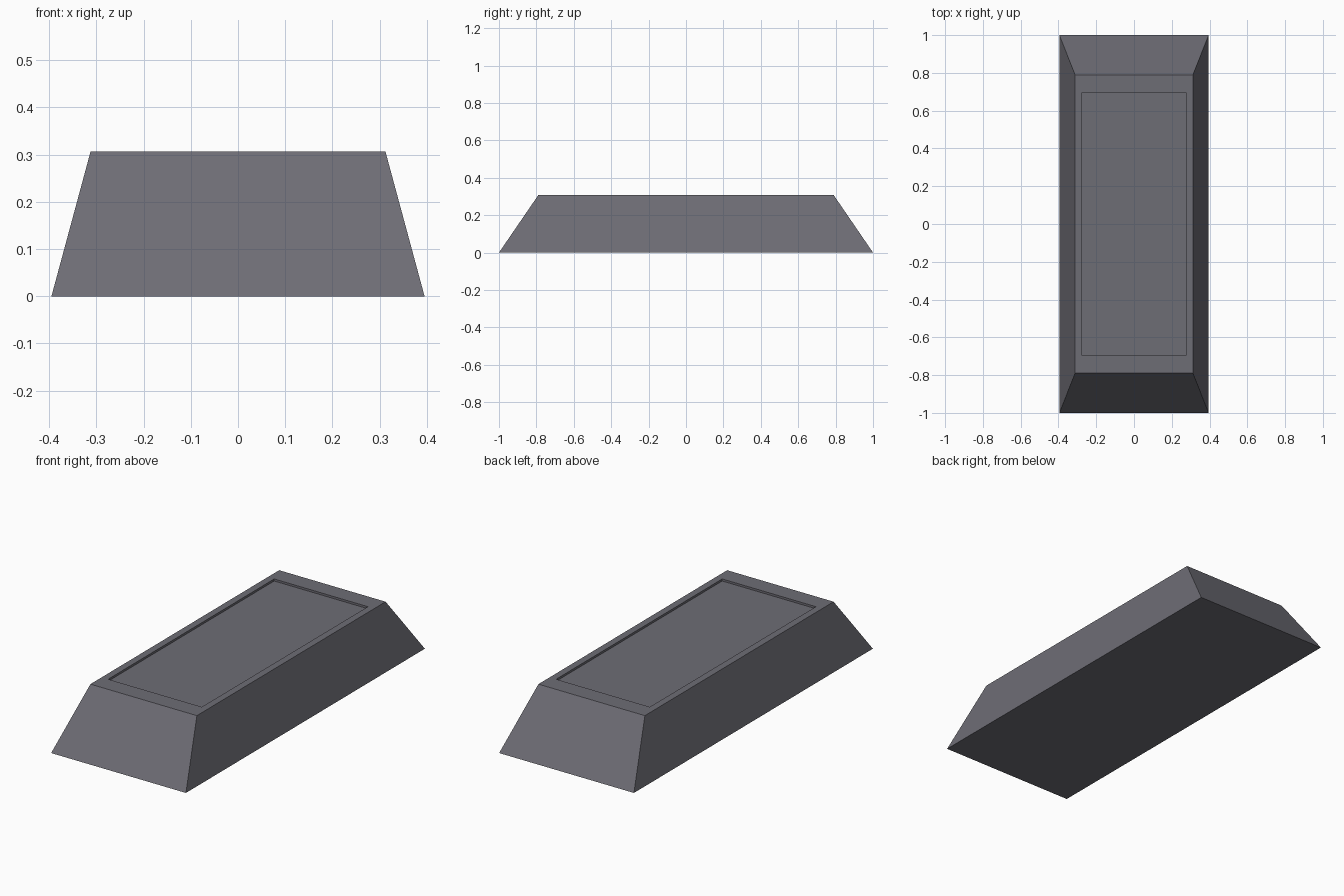
import bpy, bmesh

if "Cube" in bpy.data.objects:
    bpy.data.objects.remove(bpy.data.objects["Cube"])

BASE = (0.395, 1.0)       # half width, half length at the bottom
TOP = (0.312, 0.79)       # half width, half length at the top
HEIGHT = 0.307
RECESS_SCALE = 0.88       # recess outline relative to the top face
RECESS_DEPTH = 0.011

metal = bpy.data.materials.new("dark grey metal")
metal.diffuse_color = (0.155, 0.153, 0.178, 1.0)
metal.use_nodes = True
metal.node_tree.nodes["Principled BSDF"].inputs["Base Color"].default_value = metal.diffuse_color


def ring(bm, half, z):
    """Rectangle of four vertices, counter-clockwise from above."""
    return [bm.verts.new((sx * half[0], sy * half[1], z))
            for sx, sy in ((-1, -1), (1, -1), (1, 1), (-1, 1))]


bm = bmesh.new()
inner = tuple(v * RECESS_SCALE for v in TOP)

# base, top edge, recess edge, recess floor
rings = [ring(bm, BASE, 0), ring(bm, TOP, HEIGHT),
         ring(bm, inner, HEIGHT), ring(bm, inner, HEIGHT - RECESS_DEPTH)]

# sloped sides, top rim and recess walls
for a, b in zip(rings, rings[1:]):
    for i in range(4):
        j = (i + 1) % 4
        bm.faces.new((a[i], a[j], b[j], b[i]))

# underside and recess floor
bm.faces.new(rings[0][::-1])
bm.faces.new(rings[-1])

mesh = bpy.data.meshes.new("ingot")
bm.to_mesh(mesh)
bm.free()
mesh.materials.append(metal)
bpy.context.collection.objects.link(bpy.data.objects.new("ingot", mesh))
